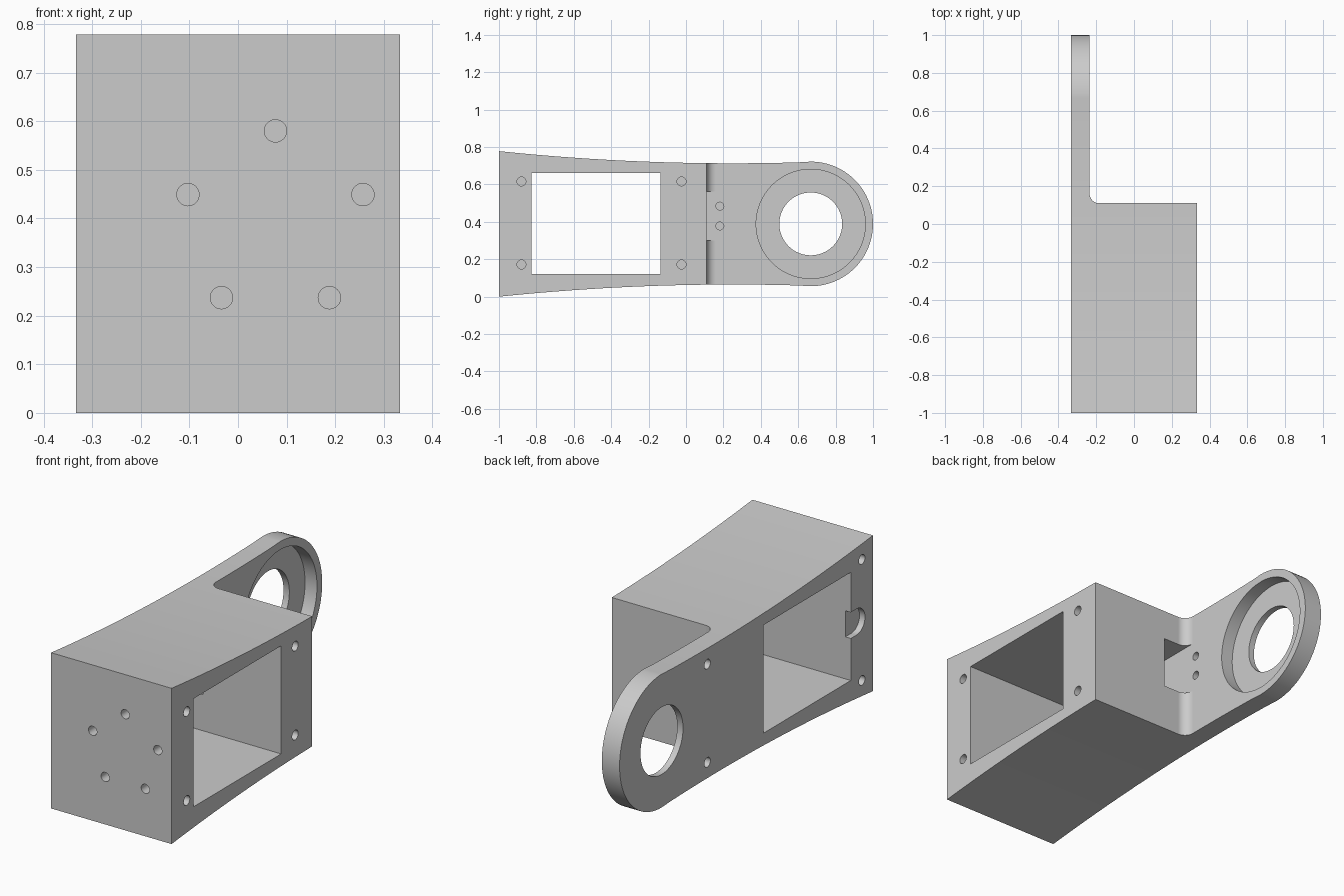
import bpy, bmesh, math

if "Cube" in bpy.data.objects:
    bpy.data.objects.remove(bpy.data.objects["Cube"])

ZC = 0.389                 # height of the horizontal symmetry line
W = 0.333                  # half width, also the ring radius
PLATE = -0.235             # inner face of the arm plate
BACK = 0.11                # back face of the block
RING = (1 - W, ZC)         # centre of the round end (y, z)


def prism(name, pts, axis, lo, hi):
    """Extrude a 2D outline along an axis: x uses (y, z), y uses (x, z), z uses (x, y)."""
    def place(p, d):
        return {'x': (d, p[0], p[1]), 'y': (p[0], d, p[1]), 'z': (p[0], p[1], d)}[axis]
    bm = bmesh.new()
    a = [bm.verts.new(place(p, lo)) for p in pts]
    b = [bm.verts.new(place(p, hi)) for p in pts]
    bm.faces.new(a)
    bm.faces.new(b)
    for i in range(len(pts)):
        j = (i + 1) % len(pts)
        bm.faces.new((a[i], a[j], b[j], b[i]))
    bmesh.ops.recalc_face_normals(bm, faces=bm.faces)
    me = bpy.data.meshes.new(name)
    bm.to_mesh(me)
    bm.free()
    ob = bpy.data.objects.new(name, me)
    bpy.context.collection.objects.link(ob)
    return ob


def arc(c, r, a0, a1, n):
    return [(c[0] + r * math.cos(math.radians(a0 + (a1 - a0) * i / n)),
             c[1] + r * math.sin(math.radians(a0 + (a1 - a0) * i / n))) for i in range(n + 1)]


def circle(c, r, n=32):
    return arc(c, r, 0, 360, n)[:-1]


def rect(u0, u1, v0, v1):
    return [(u0, v0), (u1, v0), (u1, v1), (u0, v1)]


# Side outline: gently waisted body ending in a round nose
ys = [-1 + (RING[0] + 1) * i / 24 for i in range(24)]
half = [0.324 + 0.0416 * (y - 0.25) ** 2 for y in ys]
outline = [(y, ZC - h) for y, h in zip(ys, half)]
outline += arc(RING, W, -90, 90, 48)
outline += [(y, ZC + h) for y, h in reversed(list(zip(ys, half)))]
bracket = prism("motor_bracket", outline, 'x', -W, W)

cutters = []


def cut(*args):
    cutters.append(prism("cutter", *args))


# Corner removal that leaves the thin arm, with a filleted inside corner
R = 0.05
cut([(1, BACK), (1, 1.5), (PLATE, 1.5)] +
    arc((PLATE + R, BACK + R), R, 180, 270, 12), 'z', -0.5, 1.5)

# Window through the block
cut(rect(-0.825, -0.135, 0.12, 0.66), 'x', -1, 1)

# Cable passage from the window through the back wall
cut(rect(PLATE, -0.10, 0.30, 0.562), 'y', -0.3, 0.2)

# Shallow round-ended slot on the left side
cut(arc((-0.872, 0.395), 0.065, 90, 270, 24) +
    [(-0.7, 0.33), (-0.7, 0.46)], 'x', -1, -W + 0.03)

# Bearing seat and through hole in the round end
cut(circle(RING, 0.292, 96), 'x', PLATE - 0.066, 0)
cut(circle(RING, 0.168, 64), 'x', -1, 0)

# Five blind holes in the front
for x, z in [(0.077, 0.58), (-0.103, 0.449), (0.257, 0.449), (-0.034, 0.237), (0.188, 0.237)]:
    cut(circle((x, z), 0.023), 'y', -1.2, -0.9)

# Blind screw holes: right side, left side and arm
for s in (-1, 1):
    for y in (-0.88, -0.024):
        cut(circle((y, 0.394 + s * 0.222), 0.024), 'x', W - 0.1, 0.6)
    for y, dz in ((-0.913, 0.302), (0.307, 0.245)):
        cut(circle((y, ZC + s * dz), 0.024), 'x', -0.6, -W + 0.07)
    cut(circle((0.181, 0.431 + s * 0.053), 0.021), 'x', PLATE - 0.06, 0)

bpy.context.view_layer.objects.active = bracket
bracket.select_set(True)
for c in cutters:
    m = bracket.modifiers.new("cut", 'BOOLEAN')
    m.operation = 'DIFFERENCE'
    m.solver = 'EXACT'
    m.object = c
    bpy.ops.object.modifier_apply(modifier=m.name)
    bpy.data.objects.remove(c, do_unlink=True)

# Smooth curves, flat planes
bpy.ops.object.shade_smooth_by_angle(angle=math.radians(30))
wn = bracket.modifiers.new("flat_planes", 'WEIGHTED_NORMAL')
wn.keep_sharp = True

mat = bpy.data.materials.new("plain_grey")
mat.diffuse_color = (0.6, 0.6, 0.6, 1)
mat.use_nodes = True
mat.node_tree.nodes["Principled BSDF"].inputs["Base Color"].default_value = mat.diffuse_color
bracket.data.materials.clear()
bracket.data.materials.append(mat)
